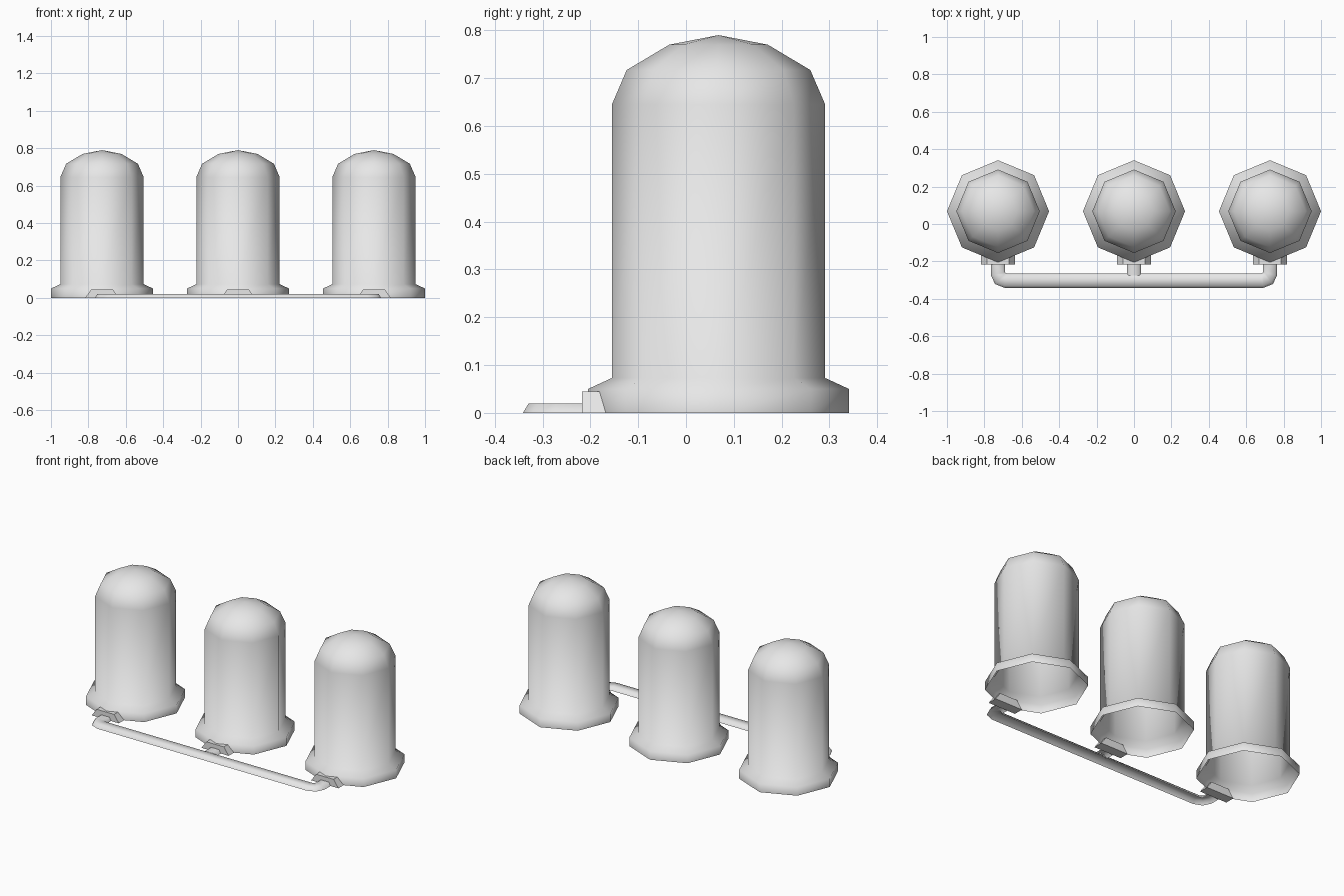
import bpy
import math
from mathutils import Vector

cube = bpy.data.objects.get("Cube")
if cube:
    bpy.data.objects.remove(cube, do_unlink=True)

SPACING = 0.727
TANK_Y = 0.068
SIDES = 8

grey = bpy.data.materials.new("plain_grey")
grey.use_nodes = True
grey.diffuse_color = (0.8, 0.8, 0.8, 1)
grey.node_tree.nodes["Principled BSDF"].inputs["Base Color"].default_value = (0.8, 0.8, 0.8, 1)


def make(name, verts, faces, smooth):
    mesh = bpy.data.meshes.new(name)
    mesh.from_pydata(verts, [], faces)
    mesh.materials.append(grey)
    for poly in mesh.polygons:
        poly.use_smooth = smooth
    obj = bpy.data.objects.new(name, mesh)
    bpy.context.collection.objects.link(obj)
    return obj


def tank(name, x):
    # Flared foot, straight wall and dome; the underside is open
    profile = [(0.273, 0), (0.273, 0.05), (0.223, 0.073), (0.223, 0.645),
               (0.192, 0.717), (0.103, 0.77)]
    verts, faces = [], []
    for r, z in profile:
        for i in range(SIDES):
            a = math.tau * i / SIDES
            verts.append((x + r * math.cos(a), TANK_Y + r * math.sin(a), z))
    for ring in range(len(profile) - 1):
        for i in range(SIDES):
            a, b = ring * SIDES + i, ring * SIDES + (i + 1) % SIDES
            faces.append((a, b, b + SIDES, a + SIDES))
    verts.append((x, TANK_Y, 0.79))
    apex = len(verts) - 1
    for i in range(SIDES):
        faces.append((apex - SIDES + i, apex - SIDES + (i + 1) % SIDES, apex))
    make(name, verts, faces, True)


def fitting(name, x):
    # Trapezoid block where the pipe enters the foot
    section = [(-0.09, 0), (0.09, 0), (0.058, 0.045), (-0.058, 0.045)]
    verts = [(x + u, y, z) for y in (-0.217, -0.16) for u, z in section]
    faces = [(0, 1, 2, 3), (7, 6, 5, 4)]
    faces += [(i, i + 4, (i + 1) % 4 + 4, (i + 1) % 4) for i in range(4)]
    make(name, verts, faces, False)


def pipe(name, path):
    # Low half-round section swept along a ground path with mitred bends
    section = [(-0.038, 0), (-0.026, 0.02), (0.026, 0.02), (0.038, 0)]
    pts = [Vector(p) for p in path]
    dirs = [(b - a).normalized() for a, b in zip(pts, pts[1:])]
    verts, faces = [], []
    for i, p in enumerate(pts):
        before, after = dirs[max(i - 1, 0)], dirs[min(i, len(dirs) - 1)]
        mid = (before + after).normalized()
        side = Vector((-mid.y, mid.x)) / mid.dot(after)
        for u, z in section:
            q = p + side * u
            verts.append((q.x, q.y, z))
    for k in range(len(pts) - 1):
        for j in range(3):
            a = k * 4 + j
            faces.append((a, a + 1, a + 5, a + 4))
    make(name, verts, faces, True)


for label, x in (("right", -SPACING), ("middle", 0), ("left", SPACING)):
    tank(label + "_tank", x)
    fitting(label + "_fitting", x)

# Long manifold pipe with bent ends, and the short middle branch
bend = [(SPACING, -0.21), (SPACING, -0.266), (0.715, -0.291), (0.685, -0.303)]
pipe("manifold_pipe", [(-x, y) for x, y in bend] + bend[::-1])
pipe("middle_branch", [(0, -0.21), (0, -0.275)])
